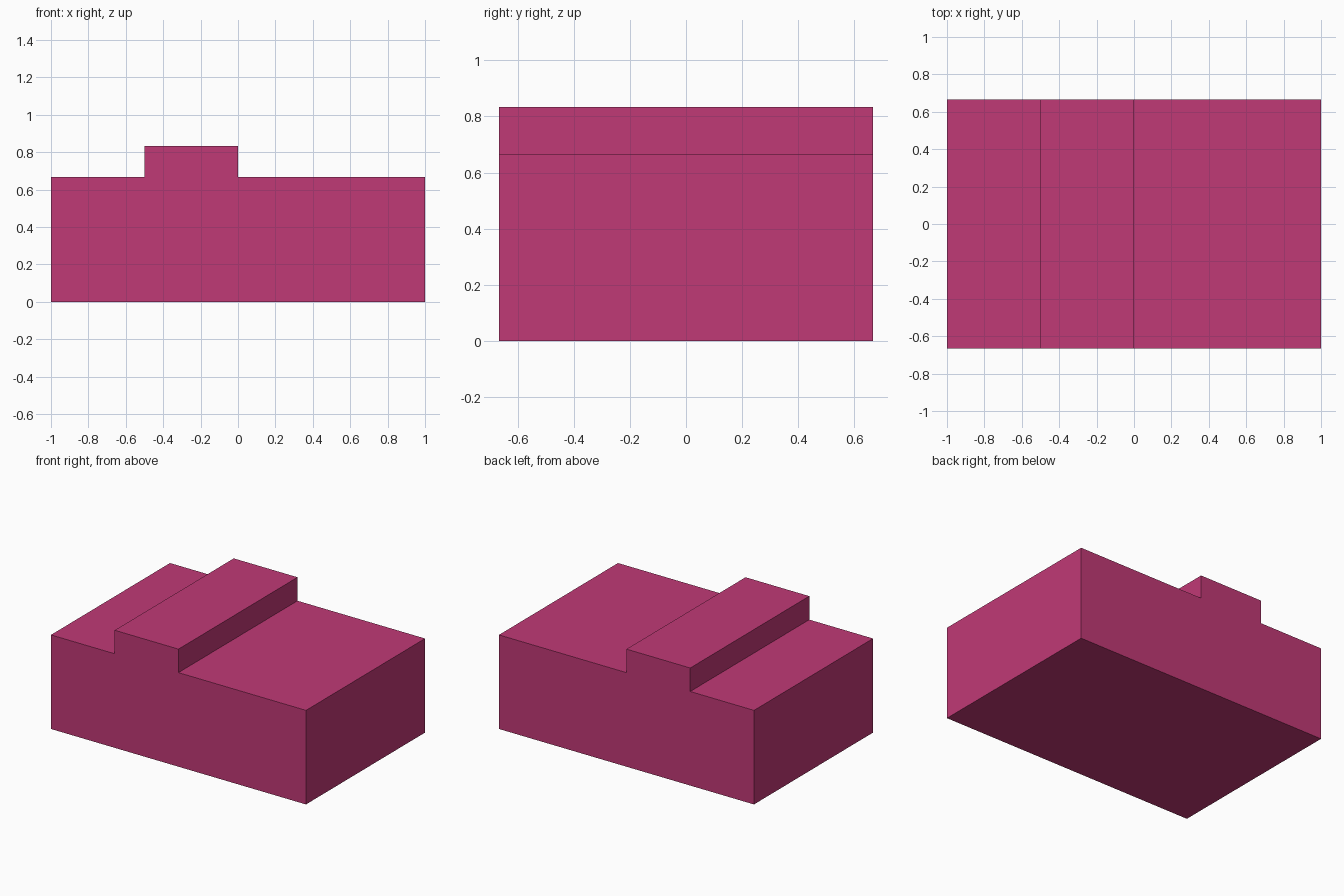
import bpy
import bmesh

if "Cube" in bpy.data.objects:
    bpy.data.objects.remove(bpy.data.objects["Cube"])

HALF_DEPTH = 2 / 3
BODY_TOP, RIDGE_TOP = 2 / 3, 5 / 6

# Front outline: a block with a raised ridge left of centre
profile = [(-1, 0), (1, 0), (1, BODY_TOP), (0, BODY_TOP), (0, RIDGE_TOP),
           (-0.5, RIDGE_TOP), (-0.5, BODY_TOP), (-1, BODY_TOP)]

# Extrude the outline from front to back
bm = bmesh.new()
front = bm.faces.new([bm.verts.new((x, -HALF_DEPTH, z)) for x, z in profile])
back = bmesh.ops.extrude_face_region(bm, geom=[front], use_keep_orig=True)
back_verts = [g for g in back["geom"] if isinstance(g, bmesh.types.BMVert)]
bmesh.ops.translate(bm, verts=back_verts, vec=(0, 2 * HALF_DEPTH, 0))
bmesh.ops.recalc_face_normals(bm, faces=bm.faces)

mesh = bpy.data.meshes.new("ridged_block")
bm.to_mesh(mesh)
bm.free()
block = bpy.data.objects.new("ridged_block", mesh)
bpy.context.collection.objects.link(block)

# Pink material
pink = bpy.data.materials.new("pink")
pink.diffuse_color = (0.53, 0.041, 0.182, 1)
pink.use_nodes = True
pink.node_tree.nodes["Principled BSDF"].inputs["Base Color"].default_value = pink.diffuse_color
mesh.materials.append(pink)
